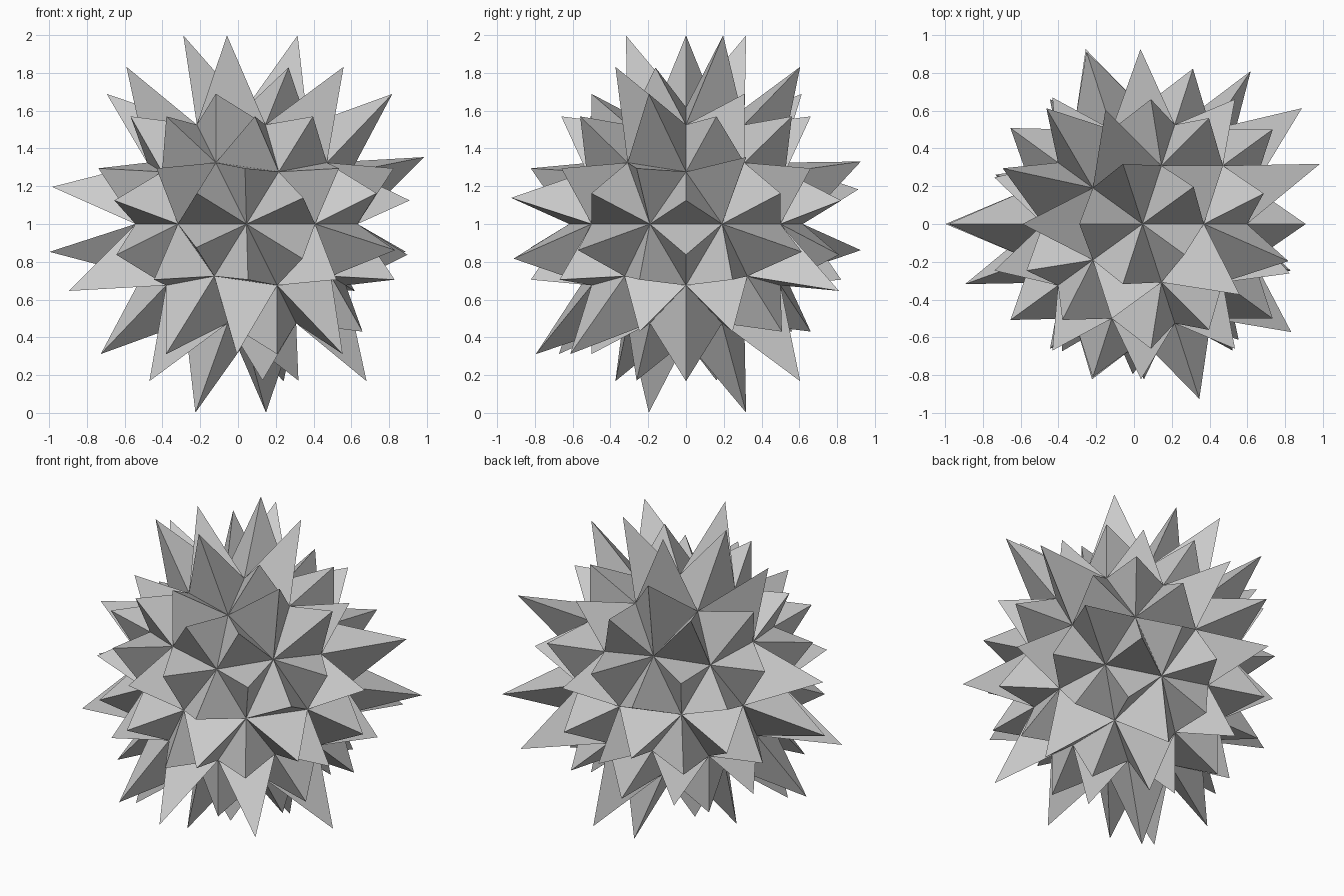
import bpy, bmesh, math
from mathutils import Vector

cube = bpy.data.objects.get("Cube")
if cube:
    bpy.data.objects.remove(cube, do_unlink=True)

# Spike heights: short, medium, long
HEIGHT = {"s": 0.29, "m": 0.40, "l": 0.47}

# One letter per spike; each row is a ring, from top to bottom, counter-clockwise from +x
RINGS = "".join([
    "lllls",
    "sllsl",
    "sssllssssl",
    "lsmsssssss",
    "smlss",
    "ssssm",
    "lmlsm",
    "ssssm",
    "slssslssss",
    "ssssslllls",
    "llsls",
    "slsls",
])


def ring_order(face):
    c = face.calc_center_median()
    return (-round(c.z, 2), (math.atan2(c.y, c.x) + 0.05) % math.tau)


# Core ball: every triangle carries a three-sided spike along its normal
bm = bmesh.new()
bmesh.ops.create_icosphere(bm, subdivisions=2, radius=0.618)
bm.normal_update()
for face, size in zip(sorted(bm.faces, key=ring_order), RINGS):
    normal = face.normal.copy()
    tip = bmesh.ops.poke(bm, faces=[face])["verts"][0]
    tip.co += normal * HEIGHT[size]
bmesh.ops.translate(bm, verts=bm.verts, vec=Vector((0.045, 0, 1)))
bm.normal_update()

mesh = bpy.data.meshes.new("spiky_ball")
bm.to_mesh(mesh)
bm.free()
ball = bpy.data.objects.new("spiky_ball", mesh)
bpy.context.collection.objects.link(ball)

# Plain grey material
grey = bpy.data.materials.new("light_grey")
grey.use_nodes = True
color = (0.6, 0.6, 0.6, 1)
grey.diffuse_color = color
for node in grey.node_tree.nodes:
    if node.type == "BSDF_PRINCIPLED":
        node.inputs["Base Color"].default_value = color
mesh.materials.append(grey)
